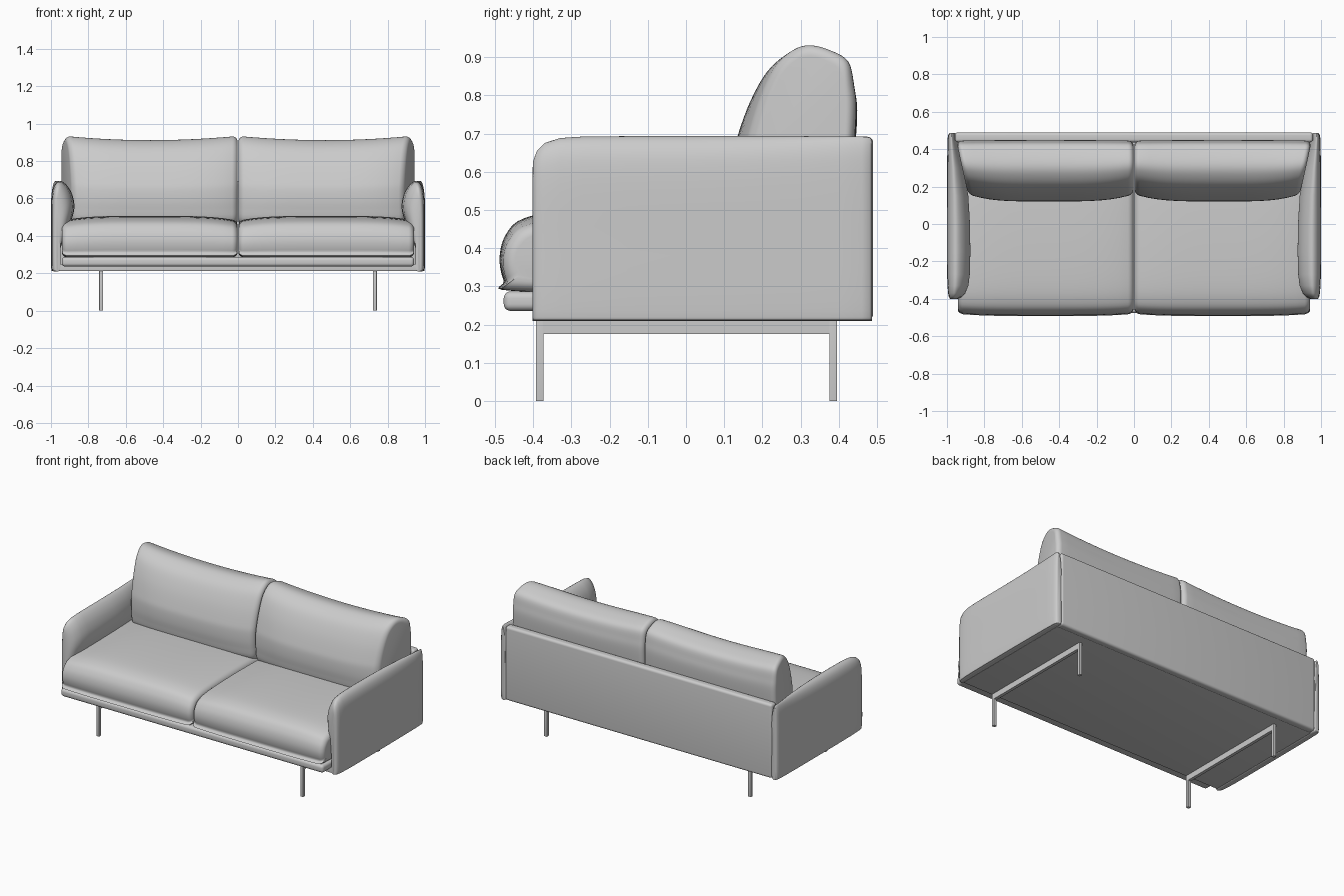
import bpy, bmesh, math
from mathutils import Vector

if "Cube" in bpy.data.objects:
    bpy.data.objects.remove(bpy.data.objects["Cube"])


def spline(pts, n=5):
    """Closed smooth curve through 2D points."""
    out, m = [], len(pts)
    for i in range(m):
        a, b, c, d = (Vector(pts[(i + k) % m]) for k in (-1, 0, 1, 2))
        for j in range(n):
            t = j / n
            out.append(0.5 * (2 * b + (c - a) * t + (2 * a - 5 * b + 4 * c - d) * t * t
                              + (3 * b - a - 3 * c + d) * t ** 3))
    return out


def finish(name, bm, angle=40):
    bmesh.ops.recalc_face_normals(bm, faces=bm.faces)
    me = bpy.data.meshes.new(name)
    bm.to_mesh(me)
    bm.free()
    ob = bpy.data.objects.new(name, me)
    bpy.context.collection.objects.link(ob)
    bpy.ops.object.select_all(action='DESELECT')
    ob.select_set(True)
    bpy.context.view_layer.objects.active = ob
    bpy.ops.object.shade_smooth_by_angle(angle=math.radians(angle))
    return ob


def loft(name, rings):
    """Skin a list of equal-length 3D rings and cap both ends."""
    bm = bmesh.new()
    vs = [[bm.verts.new(p) for p in r] for r in rings]
    for r0, r1 in zip(vs, vs[1:]):
        for i in range(len(r0)):
            j = (i + 1) % len(r0)
            bm.faces.new((r0[i], r0[j], r1[j], r1[i]))
    bm.faces.new(vs[0])
    bm.faces.new(vs[-1])
    return finish(name, bm, 50)


def box(name, lo, hi, bevel=0.0):
    bm = bmesh.new()
    bmesh.ops.create_cube(bm, size=1)
    for v in bm.verts:
        v.co = [(a + b) / 2 + c * (b - a) for a, b, c in zip(lo, hi, v.co)]
    if bevel:
        bmesh.ops.bevel(bm, geom=bm.edges[:], offset=bevel, segments=5,
                        profile=0.5, affect='EDGES')
    return finish(name, bm)


def cushion(name, side, profile, x0, x1, r, shape):
    """Loft a side profile across x with rounded ends; shape() adds the stuffing."""
    prof = spline(profile)
    ys, zs = [p.x for p in prof], [p.y for p in prof]
    cy, cz = (min(ys) + max(ys)) / 2, (min(zs) + max(zs)) / 2
    hy, hz = max(ys) - cy, max(zs) - cz
    mid, hw = (x0 + x1) / 2, (x1 - x0) / 2
    arc = [(hw - r + r * math.sin(a), r * (1 - math.cos(a)))
           for a in (k * math.pi / 12 for k in range(1, 7))]
    flat = [((hw - r) * (k / 9 - 1), 0) for k in range(19)]
    stations = [(-d, i) for d, i in reversed(arc)] + flat + arc
    rings = []
    for d, inset in stations:
        ring = []
        for p in prof:
            y = cy + (p.x - cy) * (1 - inset / hy)
            z = cz + (p.y - cz) * (1 - inset / hz)
            x, y, z = shape(mid + d, y, z, d / hw)
            ring.append((side * x, y, z))
        rings.append(ring)
    return loft(name, rings)


def seat_shape(x, y, z, u):
    z -= 0.025 * u ** 4 * max(0, (z - 0.29) / 0.21)      # crowned top
    y += 0.012 * u ** 4 * max(0, -y / 0.49)              # bowed front
    return x, y, z


def back_shape(x, y, z, u):
    y = 0.42 + (y - 0.42) * (1 - 0.13 * u ** 4)          # full belly
    z += 0.022 * (u * u - 0.6) * max(0, (z - 0.5) / 0.42)   # perked corners
    taper = 0.07 * min(1, max(0, (0.42 - y) / 0.3))      # squeezed by the arms
    return x * (1 - taper * x / 0.945), y, z


seat_profile = [(-0.45, 0.288), (-0.477, 0.315), (-0.488, 0.375), (-0.472, 0.435),
                (-0.425, 0.478), (-0.3, 0.5), (0, 0.507), (0.25, 0.495),
                (0.31, 0.44), (0.31, 0.31), (0.28, 0.288), (0, 0.285)]
back_profile = [(0.15, 0.47), (0.124, 0.55), (0.122, 0.64), (0.135, 0.70),
                (0.167, 0.79), (0.21, 0.868), (0.26, 0.91), (0.31, 0.925),
                (0.37, 0.913), (0.425, 0.883), (0.442, 0.82), (0.448, 0.75),
                (0.435, 0.6), (0.41, 0.47), (0.28, 0.455)]

# Arm stations: y, top z, inner x, outer x
arm_stations = [(-0.402, 0.60, 0.958, 0.975), (-0.4, 0.628, 0.94, 0.983),
                (-0.39, 0.655, 0.92, 0.99), (-0.37, 0.675, 0.902, 0.994),
                (-0.33, 0.688, 0.886, 0.997), (-0.27, 0.692, 0.878, 0.999),
                (-0.15, 0.693, 0.875, 1.0), (0, 0.693, 0.877, 1.0),
                (0.15, 0.693, 0.886, 1.0), (0.3, 0.693, 0.91, 0.999),
                (0.4, 0.692, 0.933, 0.998), (0.46, 0.692, 0.946, 0.996),
                (0.48, 0.69, 0.95, 0.992), (0.487, 0.683, 0.957, 0.985)]


def arm_ring(side, y, top, xi, xo):
    w = xi - xo
    low = max(xi, 0.95)
    pts = [(xo - 0.01, 0.212), (xo - 0.001, 0.235), (xo, 0.42), (xo - 0.001, top - 0.1),
           (xo + 0.11 * w, top - 0.03), (xo + 0.35 * w, top), (xo + 0.62 * w, top - 0.015),
           (xo + 0.87 * w, top - 0.06), (xi, top - 0.125), (xo + 0.9 * w, top - 0.2),
           (low, 0.33), (low, 0.235), (low + 0.008, 0.212)]
    return [(side * p.x, y, p.y) for p in spline(pts)]


# Upholstered halves and legs, mirrored left/right
for side, tag in ((-1, "left"), (1, "right")):
    cushion(f"{tag}_seat_cushion", side, seat_profile, 0.002, 0.942, 0.03, seat_shape)
    cushion(f"{tag}_back_cushion", side, back_profile, 0.002, 0.945, 0.03, back_shape)
    loft(f"{tag}_arm", [arm_ring(side, *s) for s in arm_stations])
    x = 0.732 * side
    for y, end in ((-0.383, "front"), (0.385, "back")):
        box(f"{tag}_{end}_leg", (x - 0.01, y - 0.01, 0), (x + 0.01, y + 0.01, 0.215), 0.001)
    box(f"{tag}_leg_crossbar", (x - 0.01, -0.375, 0.175), (x + 0.01, 0.377, 0.212))

# Frame
box("back_panel", (-0.957, 0.437, 0.212), (0.957, 0.49, 0.692), 0.016)
box("seat_platform", (-0.942, -0.477, 0.236), (0.942, 0.45, 0.287), 0.018)
box("underside_panel", (-0.957, -0.395, 0.212), (0.957, 0.45, 0.25), 0.004)
